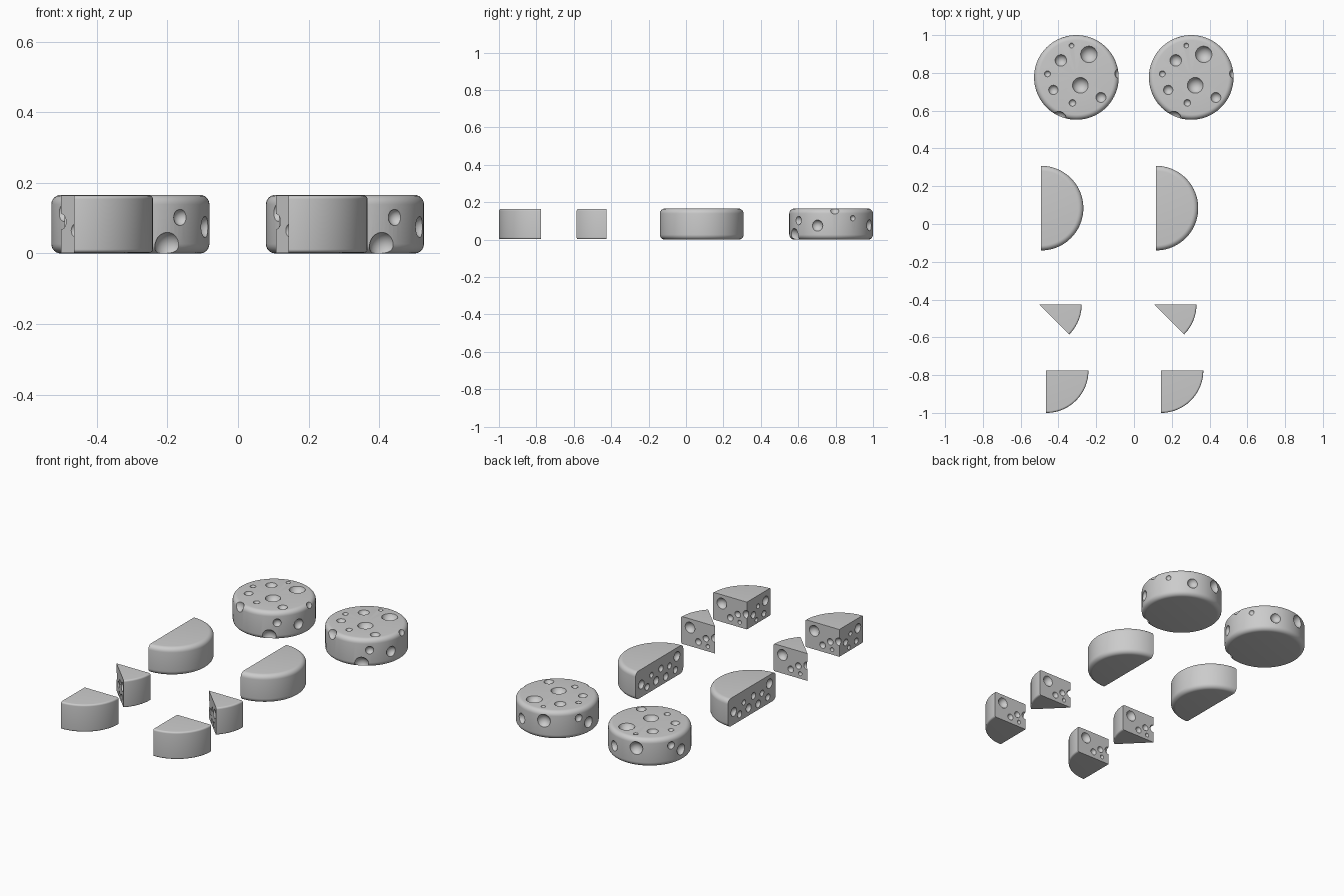
import bpy, bmesh
from math import sin, cos, pi, radians
from mathutils import Vector, Matrix

if "Cube" in bpy.data.objects:
    bpy.data.objects.remove(bpy.data.objects["Cube"])

R, H = 0.224, 0.166


def sector(bm, a0, a1, bev, z0, z1):
    """Solid slice of a round-edged disc between two angles (degrees)."""
    full = a1 - a0 >= 360
    n = max(12, round((a1 - a0) / 360 * 96))
    k = 6
    prof = [(R - bev + bev * sin(t), z0 + bev - bev * cos(t))
            for t in [i / k * pi / 2 for i in range(k + 1)]]
    prof += [(r, z0 + z1 - z) for r, z in reversed(prof)]
    lo, hi = bm.verts.new((0, 0, z0)), bm.verts.new((0, 0, z1))
    rings = []
    for i in range(n if full else n + 1):
        a = radians(a0 + (a1 - a0) * i / n)
        rings.append([bm.verts.new((r * cos(a), r * sin(a), z)) for r, z in prof])
    for i in range(n):
        p, q = rings[i], rings[(i + 1) % len(rings)]
        bm.faces.new((lo, q[0], p[0]))
        bm.faces.new((hi, p[-1], q[-1]))
        for j in range(len(prof) - 1):
            bm.faces.new((p[j], q[j], q[j + 1], p[j + 1]))
    if not full and a1 - a0 < 180:
        bm.faces.new([lo] + rings[0] + [hi])
        bm.faces.new([hi] + rings[-1][::-1] + [lo])
    elif not full:
        bm.faces.new([lo] + rings[0] + [hi] + rings[-1][::-1])
    bmesh.ops.recalc_face_normals(bm, faces=bm.faces)


def make_object(name, bm):
    me = bpy.data.meshes.new(name)
    bm.to_mesh(me)
    bm.free()
    ob = bpy.data.objects.new(name, me)
    bpy.context.collection.objects.link(ob)
    return ob


def cheese(name, a0, a1, bev, z0, z1, holes, loc):
    """Slice with spherical holes (point, outward normal, radius), made twice."""
    bm = bmesh.new()
    sector(bm, a0, a1, bev, z0, z1)
    ob = make_object(name + "_left", bm)
    cb = bmesh.new()
    for p, nrm, r in holes:
        c = Vector(p) + Vector(nrm) * r * 0.3
        bmesh.ops.create_uvsphere(cb, u_segments=24, v_segments=14, radius=r * 1.044,
                                  matrix=Matrix.Translation(c))
    cut = make_object("hole_cutter", cb)
    cut.hide_render = True
    mod = ob.modifiers.new("holes", 'BOOLEAN')
    mod.operation, mod.solver, mod.object = 'DIFFERENCE', 'EXACT', cut
    mod.use_self = True
    dg = bpy.context.evaluated_depsgraph_get()
    me = bpy.data.meshes.new_from_object(ob.evaluated_get(dg))
    ob.modifiers.clear()
    ob.data = me
    bpy.data.objects.remove(cut)
    bpy.ops.object.select_all(action='DESELECT')
    ob.select_set(True)
    bpy.context.view_layer.objects.active = ob
    bpy.ops.object.shade_smooth_by_angle(angle=radians(35))
    ob.location = (loc[0], loc[1], 0)
    twin = ob.copy()
    twin.name = name + "_right"
    twin.location.x += 0.608
    bpy.context.collection.objects.link(twin)


def face_holes(angle, side, spots):
    """Holes on a flat cut face running from the apex along an angle."""
    a = radians(angle)
    nrm = (-sin(a) * side, cos(a) * side, 0)
    return [((d * cos(a), d * sin(a), z), nrm, r) for d, z, r in spots]


# whole wheel: holes in the top, then around the rim (angle, height, radius)
top = [(.066, .122, .044), (-.082, .09, .031), (-.026, .169, .013), (-.153, .019, .016),
       (-.122, -.066, .025), (.021, -.042, .042), (.13, -.106, .027), (-.021, -.135, .018)]
rim = [(-113, .155, .036), (-62, .02, .04), (-51, .102, .023), (-19, .075, .03),
       (5, .163, .027), (31, .115, .015), (66, .077, .03), (106, .108, .038),
       (156, .115, .022), (174, .07, .032), (212, .115, .024), (222, .042, .02)]
holes = [((x, y, H), (0, 0, 1), r) for x, y, r in top]
for a, z, r in rim:
    c, s = cos(radians(a)), sin(radians(a))
    holes.append(((R * c, R * s, z), (c, s, 0), r))
cheese("cheese_wheel", 0, 360, .027, 0, H, holes, (-.305, .776))

# half wheel: holes in its flat face
spots = [(-.165, .115, .028), (-.15, .04, .02), (-.095, .085, .018), (-.06, .035, .022),
         (-.015, .1, .02), (.03, .045, .024), (.075, .095, .016), (.115, .04, .02),
         (.17, .075, .026)]
cheese("half_wheel", -90, 90, .027, 0, H, face_holes(90, 1, spots), (-.492, .084))

# wedges: holes in both cut faces
face_a = [(.165, .112, .032), (.11, .042, .019), (.06, .075, .019), (.048, .032, .012),
          (.002, .09, .023)]
face_b = [(.06, .065, .02), (.175, .105, .027), (.105, .1, .014), (.16, .035, .018),
          (.09, .025, .013)]
cheese("eighth_wedge", -45, 0, .01, .002, .164,
       face_holes(0, 1, face_a) + face_holes(-45, -1, face_b), (-.501, -.426))
cheese("quarter_wedge", -90, 0, .01, .002, .164,
       face_holes(0, 1, face_a) + face_holes(-90, -1, face_b), (-.465, -.776))
